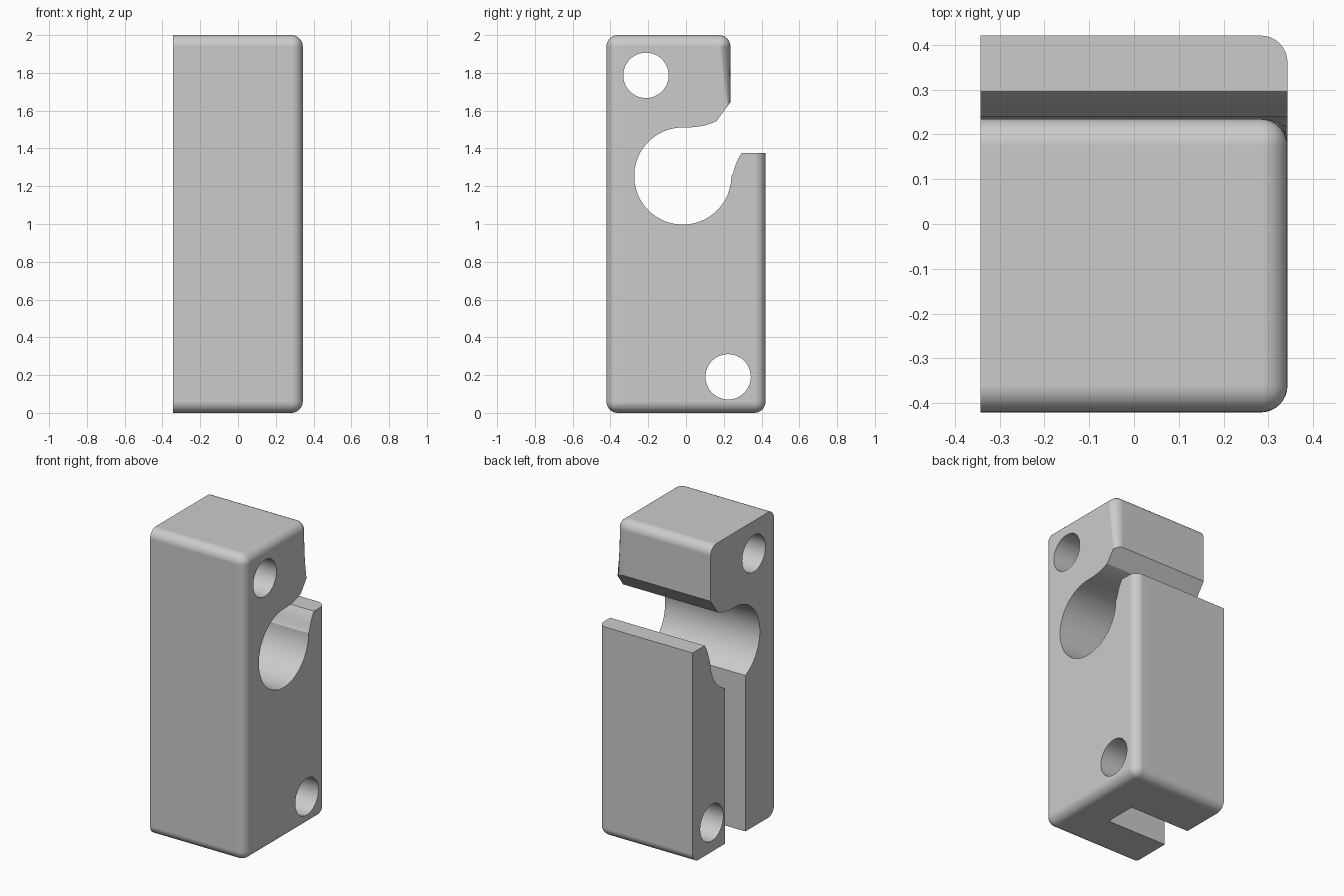
import bpy, bmesh
from math import cos, sin, pi, radians

if "Cube" in bpy.data.objects:
    bpy.data.objects.remove(bpy.data.objects["Cube"], do_unlink=True)

HALF, DEPTH, TOP, ROUND = 0.343, 0.421, 2.0, 0.06
BACK = 0.235                      # back of the upper head
BORE_Y, BORE_Z, BORE_R = -0.017, 1.254, 0.257


def prism(name, profile, x0, x1):
    """Extrude a (y, z) profile along x."""
    bm = bmesh.new()
    face = bm.faces.new([bm.verts.new((x0, y, z)) for y, z in profile])
    out = bmesh.ops.extrude_face_region(bm, geom=[face])
    verts = [g for g in out["geom"] if isinstance(g, bmesh.types.BMVert)]
    bmesh.ops.translate(bm, verts=verts, vec=(x1 - x0, 0, 0))
    bmesh.ops.recalc_face_normals(bm, faces=bm.faces)
    mesh = bpy.data.meshes.new(name)
    bm.to_mesh(mesh)
    bm.free()
    obj = bpy.data.objects.new(name, mesh)
    bpy.context.collection.objects.link(obj)
    return obj


def arc(y, z, r, start, end, n):
    steps = [start + (end - start) * i / n for i in range(n + 1)]
    return [(y + r * cos(a), z + r * sin(a)) for a in steps]


def cut(target, cutter):
    cutter.hide_render = True
    mod = target.modifiers.new("cut", "BOOLEAN")
    mod.operation, mod.solver, mod.object = "DIFFERENCE", "EXACT", cutter
    bpy.context.view_layer.objects.active = target
    bpy.ops.object.modifier_apply(modifier=mod.name)
    bpy.data.objects.remove(cutter, do_unlink=True)


# Body: tall block with a shallower head
step = 1.5
body = prism("clamp_body", [(-DEPTH, 0), (DEPTH, 0), (DEPTH, step),
                            (BACK, step), (BACK, TOP), (-DEPTH, TOP)], -HALF, HALF)

# Round the outer corners and the rim of the left face
bm = bmesh.new()
bm.from_mesh(body.data)
edges = []
for e in bm.edges:
    a, b = (v.co for v in e.verts)
    on_step = abs(a.z - step) < 0.01 and abs(b.z - step) < 0.01
    on_rim = min(a.x, b.x) > 0
    along_x = abs(a.x - b.x) > 0.1
    if (on_rim or along_x) and not on_step:
        edges.append(e)
bmesh.ops.bevel(bm, geom=edges, offset=ROUND, segments=8, profile=0.5,
                affect="EDGES", clamp_overlap=False)
bm.to_mesh(body.data)
bm.free()

# Main bore with its flared mouth opening to the back
mouth = arc(BORE_Y, BORE_Z, BORE_R, 0, -1.5 * pi, 60)
mouth += [(0.03, 1.512), (0.07, 1.516), (0.1, 1.522), (0.13, 1.531), (0.161, 1.544),
          (0.25, 1.665), (0.6, 1.665), (0.6, 1.377), (0.296, 1.377),
          (0.276, 1.345), (0.261, 1.308), (0.25, 1.27)]
cut(body, prism("mouth_cutter", mouth, -1, 1))

# Screw holes
for y, z in ((-0.212, 1.787), (0.223, 0.191)):
    cut(body, prism("hole_cutter", arc(y, z, 0.12, 0, 2 * pi, 48)[:-1], -1, 1))

# Slot from the base up into the bore, open on the right face
s0, s1 = BORE_Y - 0.108, BORE_Y + 0.102
cut(body, prism("slot_cutter", [(s0, -1), (s1, -1), (s1, BORE_Z), (s0, BORE_Z)], -1, 0.09))

# Colour and shading
grey = bpy.data.materials.new("light_grey")
grey.use_nodes = True
colour = (0.6, 0.6, 0.6, 1)
grey.diffuse_color = colour
grey.node_tree.nodes["Principled BSDF"].inputs["Base Color"].default_value = colour
body.data.materials.clear()
body.data.materials.append(grey)

bpy.ops.object.select_all(action="DESELECT")
body.select_set(True)
bpy.context.view_layer.objects.active = body
bpy.ops.object.shade_smooth_by_angle(angle=radians(25))
weighted = body.modifiers.new("weighted_normals", "WEIGHTED_NORMAL")
weighted.keep_sharp = True
